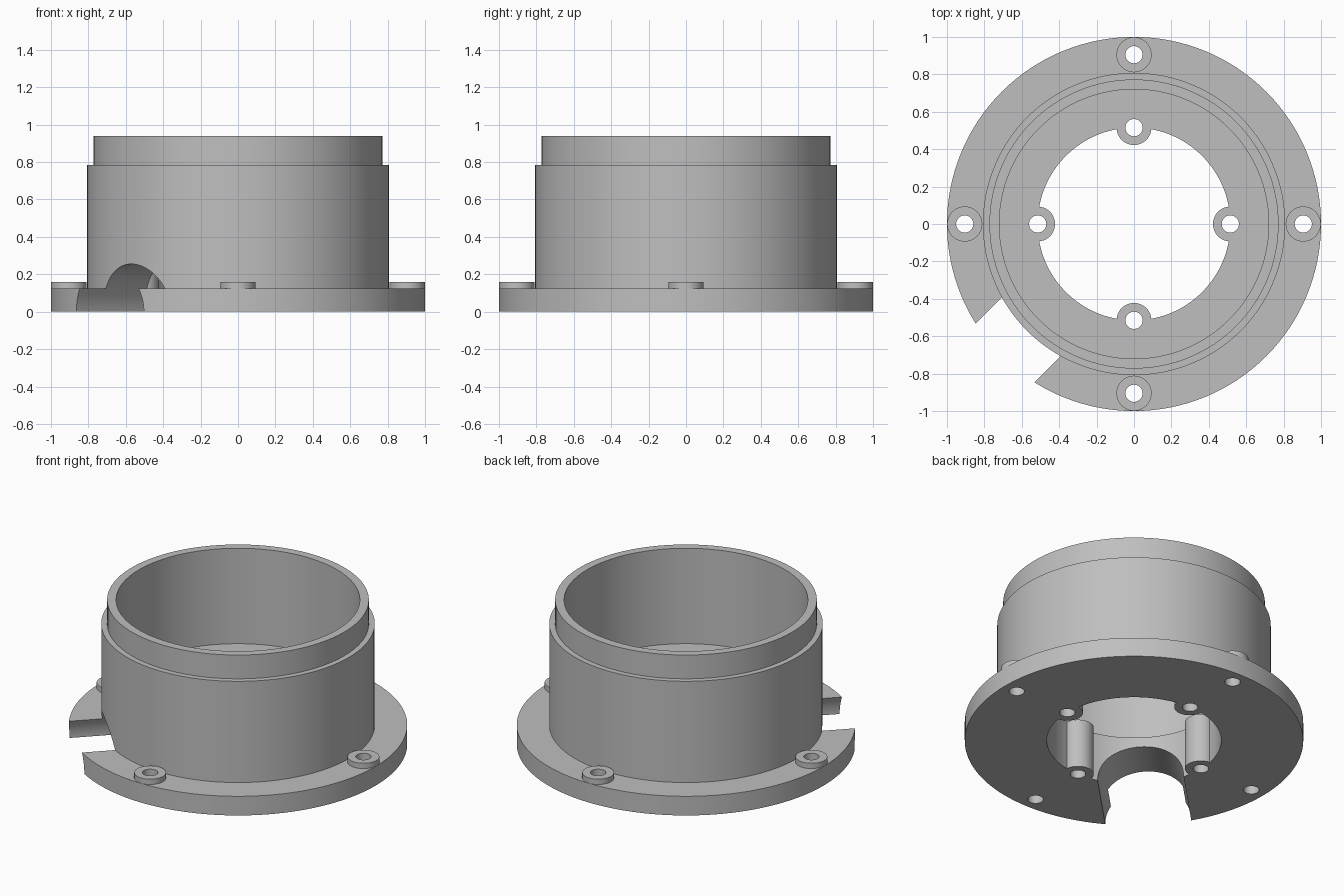
import bpy, bmesh, math
from mathutils import Matrix

if "Cube" in bpy.data.objects:
    bpy.data.objects.remove(bpy.data.objects["Cube"])

SEG = 128
grey = bpy.data.materials.new("light_grey")
grey.diffuse_color = (0.52, 0.52, 0.52, 1)
grey.use_nodes = True
grey.node_tree.nodes["Principled BSDF"].inputs["Base Color"].default_value = grey.diffuse_color


def make_object(name, bm):
    bmesh.ops.recalc_face_normals(bm, faces=bm.faces[:])
    mesh = bpy.data.meshes.new(name)
    bm.to_mesh(mesh)
    bm.free()
    mesh.materials.append(grey)
    ob = bpy.data.objects.new(name, mesh)
    bpy.context.collection.objects.link(ob)
    return ob


def lathe(name, profile):
    """Closed (radius, z) profile swept around the z axis."""
    bm = bmesh.new()
    rings = []
    for i in range(SEG):
        a = 2 * math.pi * i / SEG
        rings.append([bm.verts.new((r * math.cos(a), r * math.sin(a), z)) for r, z in profile])
    n = len(profile)
    for i in range(SEG):
        a, b = rings[i], rings[(i + 1) % SEG]
        for j in range(n):
            k = (j + 1) % n
            bm.faces.new((a[j], b[j], b[k], a[k]))
    return make_object(name, bm)


def four_cylinders(name, distance, radius, z0, z1):
    """Four upright cylinders on the x and y axes."""
    bm = bmesh.new()
    for i in range(4):
        a = i * math.pi / 2
        bmesh.ops.create_cone(
            bm, cap_ends=True, segments=40, radius1=radius, radius2=radius, depth=z1 - z0,
            matrix=Matrix.Translation((distance * math.cos(a), distance * math.sin(a), (z0 + z1) / 2)))
    return make_object(name, bm)


def boolean(target, tool, operation):
    mod = target.modifiers.new(tool.name, 'BOOLEAN')
    mod.operation = operation
    mod.solver = 'EXACT'
    mod.object = tool
    bpy.context.view_layer.objects.active = target
    bpy.ops.object.modifier_apply(modifier=mod.name)
    bpy.data.objects.remove(tool, do_unlink=True)


# Flanged tube with a stepped rim and an inner floor ring
housing = lathe("flanged_housing", [
    (0.515, 0), (1.0, 0), (1.0, 0.125), (0.808, 0.125), (0.808, 0.785),
    (0.773, 0.785), (0.773, 0.94), (0.72, 0.94), (0.72, 0.318), (0.515, 0.318)])

# Raised screw bosses on the flange and full-height posts in the bore
boolean(housing, four_cylinders("flange_bosses", 0.905, 0.094, 0.06, 0.16), 'UNION')
boolean(housing, four_cylinders("bore_posts", 0.515, 0.093, 0, 0.318), 'UNION')

# Screw holes
boolean(housing, four_cylinders("flange_holes", 0.905, 0.046, -0.1, 0.3), 'DIFFERENCE')
boolean(housing, four_cylinders("post_holes", 0.515, 0.046, -0.1, 0.5), 'DIFFERENCE')

# Round cable channel through the front left of the flange and wall
bm = bmesh.new()
bmesh.ops.create_cone(
    bm, cap_ends=True, segments=96, radius1=0.255, radius2=0.255, depth=1.1,
    matrix=Matrix.Rotation(math.radians(225), 4, 'Z')
    @ Matrix.Translation((0.75, 0, 0)) @ Matrix.Rotation(math.pi / 2, 4, 'Y'))
boolean(housing, make_object("cable_channel", bm), 'DIFFERENCE')

# Smooth round walls, sharp rims
bpy.ops.object.select_all(action='DESELECT')
housing.select_set(True)
bpy.context.view_layer.objects.active = housing
bpy.ops.object.shade_smooth_by_angle(angle=math.radians(30))
